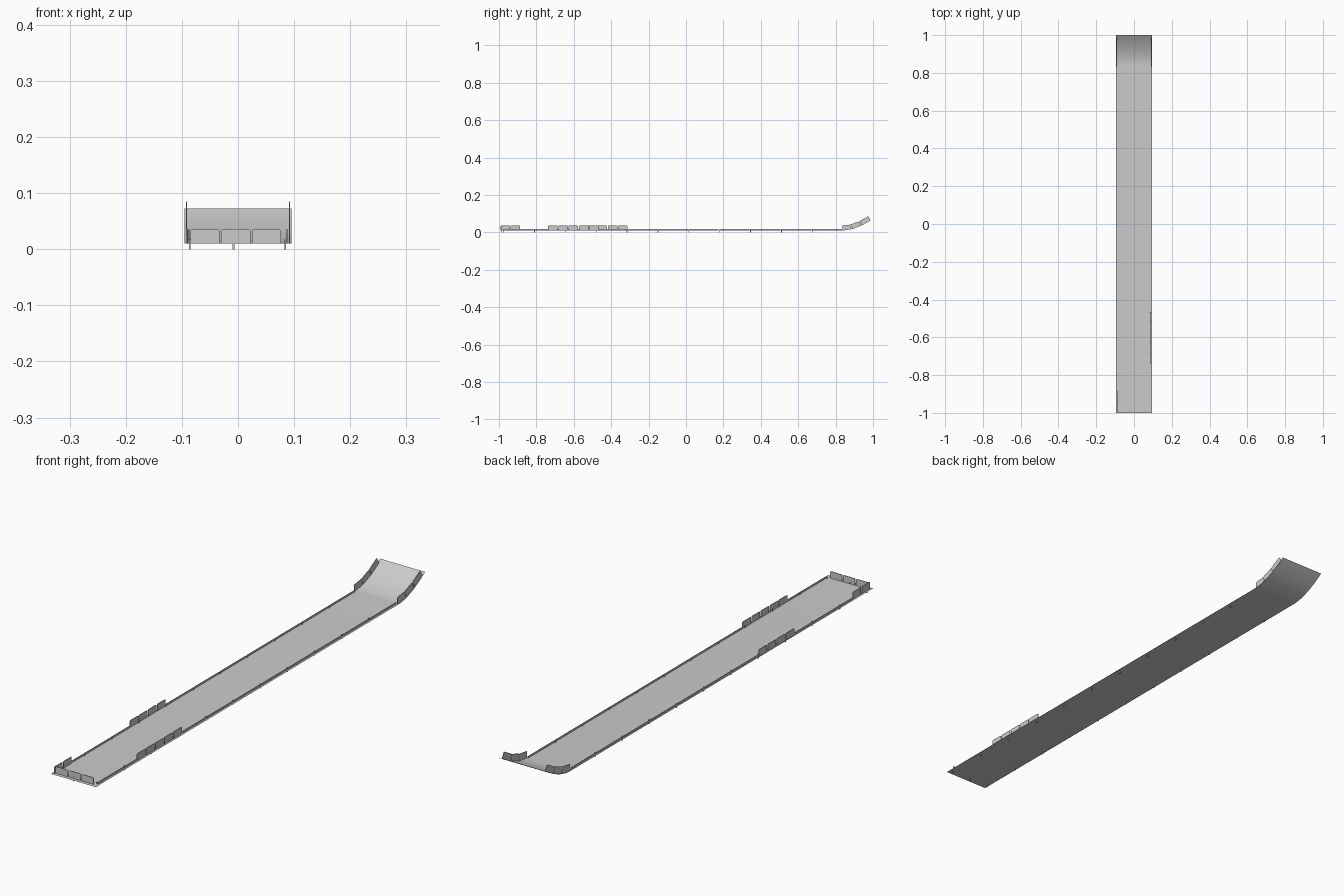
import bpy, bmesh
from mathutils import Vector

if "Cube" in bpy.data.objects:
    bpy.data.objects.remove(bpy.data.objects["Cube"])

HALF, BEND, BASE = 0.0955, 0.84, 0.010
STEP = 0.165
PANEL = STEP / 3


def deck_z(y):
    t = max(0.0, (y - BEND) / (1 - BEND))
    return BASE + 0.063 * t ** 1.75


def finish(name, bm):
    bmesh.ops.recalc_face_normals(bm, faces=bm.faces[:])
    mesh = bpy.data.meshes.new(name)
    bm.to_mesh(mesh)
    bm.free()
    obj = bpy.data.objects.new(name, mesh)
    bpy.context.collection.objects.link(obj)
    return obj


def plate(name, a, b, height, thick=0.002, chamfer=0.0):
    """Thin upright plate standing on the line a-b, with optional cut corners."""
    a, b = Vector(a), Vector(b)
    along = (b - a).normalized()
    side = Vector((along.y, -along.x, 0)).normalized()
    up = side.cross(along)
    length, c = (b - a).length, chamfer
    if c:
        pts = [(0, 0), (length, 0), (length, height - c), (length - c, height),
               (c, height), (0, height - c)]
    else:
        pts = [(0, 0), (length, 0), (length, height), (0, height)]
    bm = bmesh.new()
    face = bm.faces.new([bm.verts.new(a + along * u + up * v - side * thick / 2)
                         for u, v in pts])
    ext = bmesh.ops.extrude_face_region(bm, geom=[face])
    bmesh.ops.translate(bm, vec=side * thick,
                        verts=[g for g in ext["geom"] if isinstance(g, bmesh.types.BMVert)])
    return finish(name, bm)


def pin(name, x, y):
    bm = bmesh.new()
    bmesh.ops.create_cube(bm, size=1)
    bmesh.ops.scale(bm, vec=(0.003, 0.004, 0.017), verts=bm.verts)
    bmesh.ops.translate(bm, vec=(x, y, 0.0085), verts=bm.verts)
    return finish(name, bm)


def side_panels(name, x, y0, count):
    for i in range(count):
        ya = y0 + i * PANEL + 0.002
        yb = y0 + (i + 1) * PANEL - 0.002
        plate(name, (x, ya, deck_z(ya)), (x, yb, deck_z(yb)), 0.026, chamfer=0.003)


# deck: flat runway with a curved-up end
bm = bmesh.new()
ys = [-1, BEND] + [BEND + (1 - BEND) * i / 16 for i in range(1, 17)]
rows = [[bm.verts.new((s * HALF, y, deck_z(y))) for s in (-1, 1)] for y in ys]
for r, n in zip(rows, rows[1:]):
    bm.faces.new((r[0], r[1], n[1], n[0]))
deck = finish("deck", bm)
for p in deck.data.polygons:
    p.use_smooth = True

# tall guard panels along the sides, on the ramp and across the front end
side_panels("right_guard_panel", 0.087, -0.74, 5)
side_panels("left_guard_panel", -0.090, -0.53, 4)
side_panels("left_end_panel", -0.087, -0.995, 2)
for s, label in ((-1, "left"), (1, "right")):
    for i in range(3):
        ya, yb = 0.838 + i * 0.051, 0.885 + i * 0.051
        plate(label + "_ramp_panel", (s * 0.0915, ya, deck_z(ya)),
              (s * 0.0915, yb, deck_z(yb)), 0.026, chamfer=0.003)
for i in range(3):
    x = -0.085 + i * PANEL
    plate("end_panel", (x, -0.985, BASE), (x + 0.052, -0.985, BASE), 0.026, chamfer=0.003)

# low edge rails between the panels, with support pins at every joint
for label, x, gaps in (("right", 0.087, [(-0.74, -0.465)]),
                       ("left", -0.089, [(-0.53, -0.31), (-1.0, -0.885)])):
    for i in range(11):
        start = -0.975 + i * STEP
        end = start + STEP - 0.005
        pin(label + "_pin", x * 0.965, start)
        spans = [(start, end)]
        for g0, g1 in gaps:
            cut = []
            for a, b in spans:
                cut += [(a, min(b, g0)), (max(a, g1), b)]
            spans = [(a, b) for a, b in cut if b - a > 0.01]
        for a, b in spans:
            plate(label + "_rail", (x, a, BASE), (x, b, BASE), 0.007)
pin("end_pin", -0.008, -0.985)
